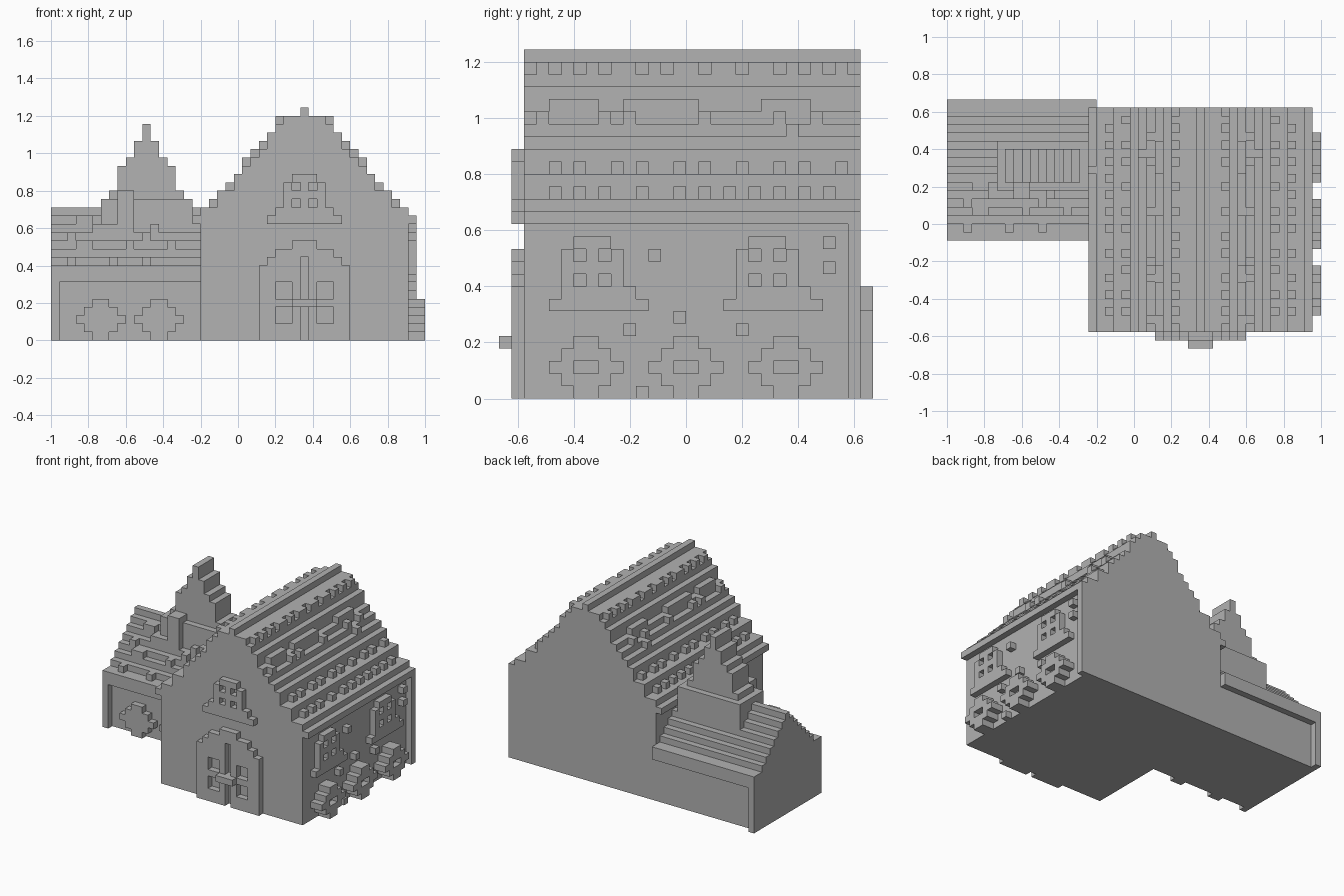
import bpy, bmesh
from mathutils import Vector

cube = bpy.data.objects.get("Cube")
if cube:
    bpy.data.objects.remove(cube, do_unlink=True)

U = 2 / 45                       # size of one building block
ORIGIN = Vector((-1, -15 * U, 0))
MID = 30                         # block column under the main ridge

stone = bpy.data.materials.new("stone_grey")
stone.use_nodes = True
GREY = (0.445, 0.445, 0.445, 1)
stone.diffuse_color = GREY
stone.node_tree.nodes["Principled BSDF"].inputs["Base Color"].default_value = GREY

parts = {}


def fill(name, xs, ys, zs):
    """Add a solid run of blocks to a part."""
    cells = parts.setdefault(name, set())
    cells.update((x, y, z) for x in xs for y in ys for z in zs)


def one(n):
    return range(n, n + 1)


def bitmap(name, rows, start, depth, facing, bottom=0):
    """Raise a relief, drawn top row first, from a front or side wall."""
    for r, row in enumerate(rows):
        z = one(bottom + len(rows) - 1 - r)
        for c, mark in enumerate(row):
            if mark == "#":
                along = one(start + c)
                if facing == "front":
                    fill(name, along, depth, z)
                else:
                    fill(name, depth, along, z)


# Main house: walls and stepped roof, mirrored about the ridge
LENGTH = range(2, 29)
ROOF = [28, 27, 27, 26, 25, 23, 22, 21, 20, 18, 18, 16, 16, 15]
for d, top in enumerate(ROOF):
    for x in {MID - d, MID + d}:
        if d < 13:
            fill("main_walls", one(x), LENGTH, range(14))
        fill("main_roof", one(x), LENGTH, range(14, top))

# Roof tile trims: distance from ridge, and rows along the length
TRIMS = {
    3: [y for y in LENGTH if y not in (2, 4, 6, 8, 11, 13, 16, 19, 22, 24, 26, 28)],
    5: [*range(4, 8), *range(10, 16), *range(21, 25)],
    6: [3, 8, 10, 16, 22, 25],
    7: [23],
    9: [4, 6, 9, 11, 14, 16, 19, 22, 24, 27],
    11: [4, 6, 8, 11, 14, 16, 18, 20, 22, 24, 26],
}
for d, rows in TRIMS.items():
    for x in (MID - d, MID + d):
        fill("roof_trim", one(x), rows, one(ROOF[d]))

fill("corner_post", one(43), one(28), range(14))

# Side wing: recessed walls, overhanging stepped roof and end posts
WING = range(18)
fill("wing_walls", WING, range(14, 29), range(7))
for d in range(9):
    for y in (21 - d, 21 + d):
        fill("wing_roof", WING, one(y), range(7, max(9, 16 - d)))
for y in (13, 29):
    fill("wing_posts", one(0), one(y), range(7))
for y, columns in {14: (2, 7, 11), 16: (3, 4, 9, 14), 17: (2, 11),
                   18: (5, 6, 7, 12), 19: (3, 4, 9, 14, 15)}.items():
    fill("wing_trim", columns, one(y), one(y - 5))

# Stepped tower on the wing
for d, top in enumerate([26, 24, 22, 21, 18, 17]):
    for x in {11 - d, 11 + d}:
        fill("tower_base", one(x), range(19, 25), range(9, min(top, 17)))
        fill("tower_roof", one(x), range(20, 24), range(16, top))
fill("tower_step", range(8, 10), range(18, 20), range(13, 18))

# Reliefs on the walls
DOOR = ["....###....",
        "..#######..",
        ".####.####.",
        "#####.#####",
        "#####.#####",
        "##..#.#..##",
        "##..#.#..##",
        "###########",
        "##..#.#..##",
        "##..#.#..##",
        "#####.#####",
        "#####.#####"]
GABLE_WINDOW = ["...###...",
                "..#.#.#..",
                "..#####..",
                "..#.#.#..",
                ".#######.",
                "#########"]
SIDE_WINDOW = ["..###...",
               ".#.#.#..",
               ".#####..",
               ".#.#.#..",
               ".######.",
               "########"]
BUSH = ["..##..", ".####.", "######", ".####.", "..##.."]
HOLLOW = ["..##..", ".####.", "##..##", ".####.", "..##.."]

bitmap("front_door", DOOR, 25, one(1), "front")
fill("door_handle", range(29, 32), one(0), one(4))
bitmap("gable_window", GABLE_WINDOW, 26, one(1), "front", 14)
for y in (4, 18):
    bitmap("side_windows", SIDE_WINDOW, y, one(43), "side", 7)
for y in (4, 12, 20):
    bitmap("side_bushes", BUSH, y, one(43), "side")
    bitmap("side_bushes", HOLLOW, y, one(44), "side")
for x in (3, 10):
    bitmap("wing_bushes", BUSH, x, one(13), "front")
for y, z in ((12, 11), (10, 5), (14, 6), (19, 5), (26, 12), (26, 10), (11, 0)):
    fill("wall_blocks", one(43), one(y), one(z))

# Turn the blocks into meshes, keeping only the outer faces
solid = set().union(*parts.values())
for name, cells in parts.items():
    bm = bmesh.new()
    for cell in sorted(cells):
        for axis in range(3):
            for step in (0, 1):
                near = list(cell)
                near[axis] += 2 * step - 1
                if tuple(near) in solid:
                    continue
                base = Vector(cell)
                base[axis] += step
                u, v = Vector(), Vector()
                u[(axis + 1) % 3] = v[(axis + 2) % 3] = 1
                loop = [base, base + u, base + u + v, base + v]
                if not step:
                    loop.reverse()
                bm.faces.new([bm.verts.new(p * U + ORIGIN) for p in loop])
    bmesh.ops.remove_doubles(bm, verts=bm.verts, dist=U / 100)
    bmesh.ops.dissolve_limit(bm, angle_limit=0.01, verts=bm.verts, edges=bm.edges)
    mesh = bpy.data.meshes.new(name)
    bm.to_mesh(mesh)
    bm.free()
    mesh.materials.append(stone)
    bpy.context.collection.objects.link(bpy.data.objects.new(name, mesh))
